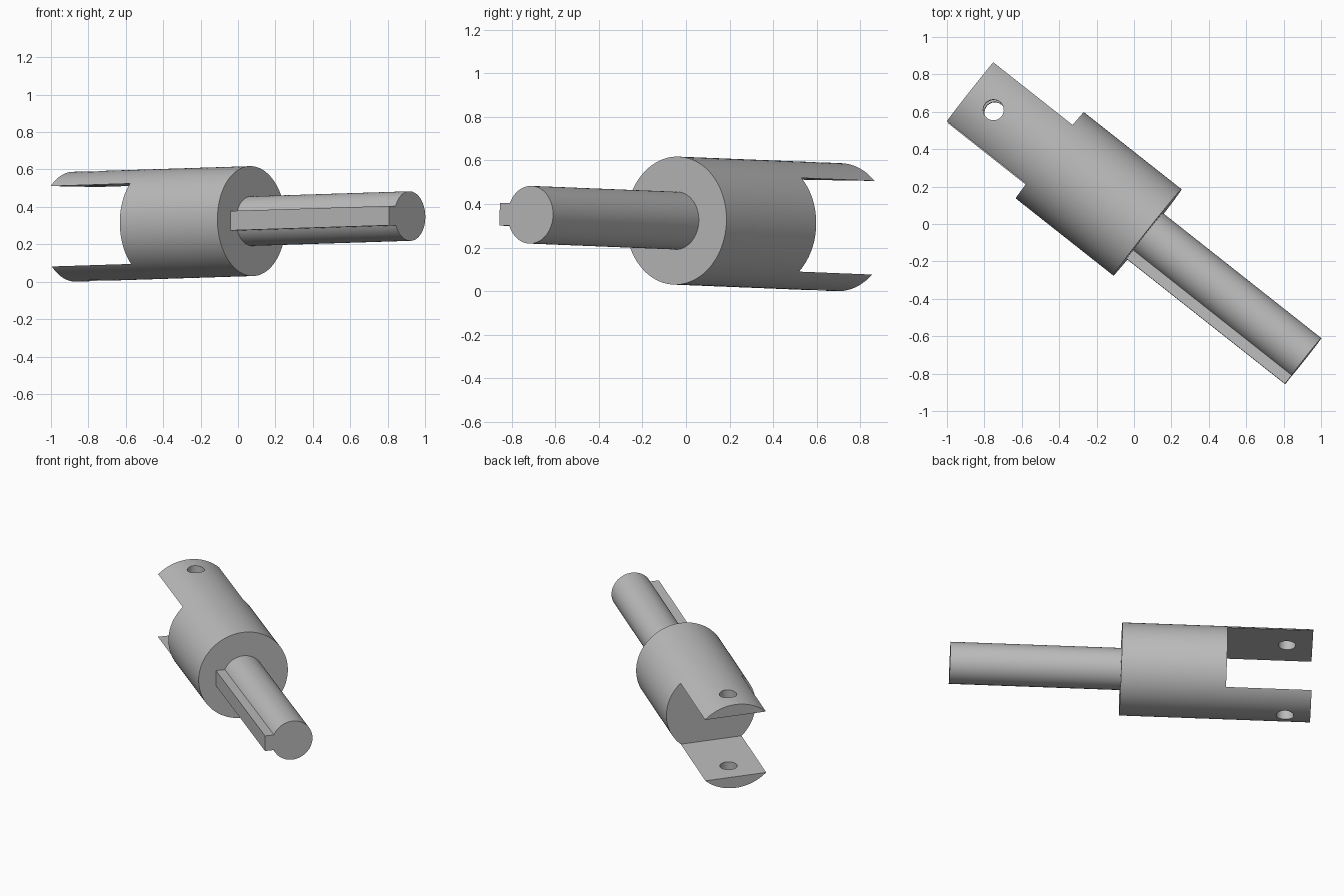
import bpy
import bmesh
from math import sin, cos, pi, radians, asin
from mathutils import Matrix, Vector, Euler

if "Cube" in bpy.data.objects:
    bpy.data.objects.remove(bpy.data.objects["Cube"], do_unlink=True)

# Dimensions, measured along local x from the front face of the body
BODY_R, SLOT_X, TAB_X, HALF_GAP = 0.294, -0.665, -1.206, 0.215
SHAFT_R, SHAFT_X, KEY_Y, KEY_HALF = 0.1325, 1.08, -0.18, 0.052
HOLE_X, HOLE_R = -1.045, 0.055

# The part lies slightly tilted, turned in plan
PLACE = Matrix.Translation((0.072, -0.045, 0.324)) @ Euler(
    (-0.0125, -0.025, radians(-38.3)), "XYZ").to_matrix().to_4x4()

steel = bpy.data.materials.new("grey steel")
steel.use_nodes = True
GREY = (0.5, 0.5, 0.5, 1)
steel.diffuse_color = GREY
steel.node_tree.nodes["Principled BSDF"].inputs["Base Color"].default_value = GREY


def prism(name, section, x0, x1):
    """Extrude a (y, z) section along local x."""
    bm = bmesh.new()
    face = bm.faces.new([bm.verts.new((x0, y, z)) for y, z in section])
    new = bmesh.ops.extrude_face_region(bm, geom=[face])["geom"]
    verts = [v for v in new if isinstance(v, bmesh.types.BMVert)]
    bmesh.ops.translate(bm, verts=verts, vec=Vector((x1 - x0, 0, 0)))
    bmesh.ops.recalc_face_normals(bm, faces=bm.faces)
    mesh = bpy.data.meshes.new(name)
    bm.to_mesh(mesh)
    bm.free()
    mesh.materials.append(steel)
    obj = bpy.data.objects.new(name, mesh)
    bpy.context.collection.objects.link(obj)
    return obj


def arc(radius, start, end, count):
    step = (end - start) / count
    return [(radius * cos(start + i * step), radius * sin(start + i * step))
            for i in range(count + 1)]


def activate(obj):
    bpy.ops.object.select_all(action="DESELECT")
    obj.select_set(True)
    bpy.context.view_layer.objects.active = obj


def cut(obj, cutter):
    cutter.hide_render = True
    mod = obj.modifiers.new("cut", "BOOLEAN")
    mod.operation, mod.solver, mod.object = "DIFFERENCE", "EXACT", cutter
    activate(obj)
    bpy.ops.object.modifier_apply(modifier=mod.name)
    bpy.data.objects.remove(cutter, do_unlink=True)


# Body with two fork tabs left by a wide slot
body = prism("fork_body", arc(BODY_R, 0, 2 * pi, 96)[:-1], TAB_X, 0)
slot = [(-1, -HALF_GAP), (1, -HALF_GAP), (1, HALF_GAP), (-1, HALF_GAP)]
cut(body, prism("slot_cutter", slot, TAB_X - 1, SLOT_X))

# Pin hole through both tabs
pin = prism("pin_cutter", arc(HOLE_R, 0, 2 * pi, 40)[:-1], -1, 1)
pin.data.transform(Matrix.Translation((HOLE_X, 0, 0)) @ Matrix.Rotation(pi / 2, 4, "Y"))
cut(body, pin)

# Shaft with its key as one section
a = asin(KEY_HALF / SHAFT_R)
section = arc(SHAFT_R, a - pi, pi - a, 72) + [(KEY_Y, KEY_HALF), (KEY_Y, -KEY_HALF)]
shaft = prism("keyed_shaft", section, -0.02, SHAFT_X)

for part in (body, shaft):
    part.matrix_world = PLACE
    activate(part)
    bpy.ops.object.shade_smooth_by_angle(angle=radians(30))
